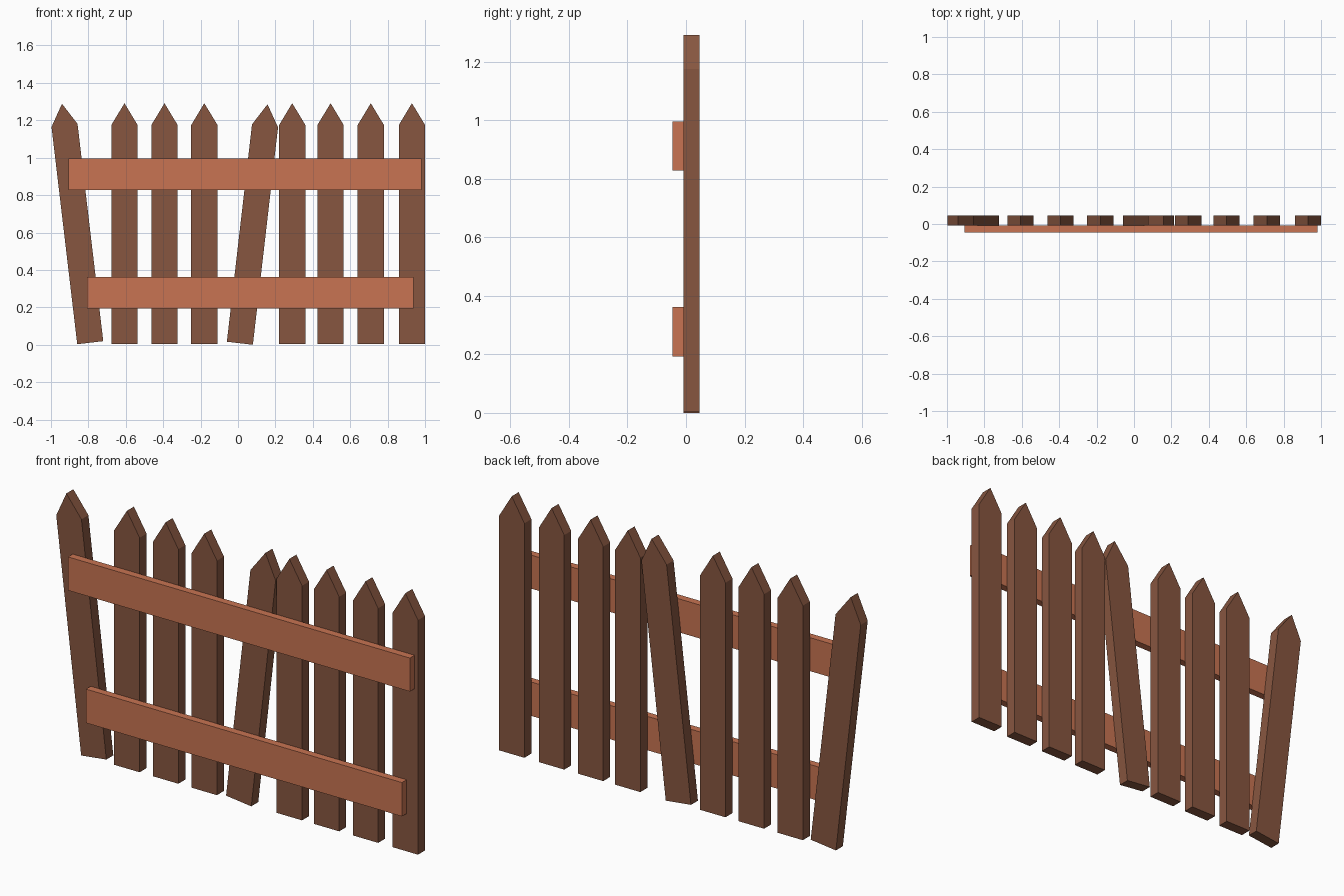
import bpy, bmesh, math

if "Cube" in bpy.data.objects:
    bpy.data.objects.remove(bpy.data.objects["Cube"])


def material(name, color):
    m = bpy.data.materials.new(name)
    m.diffuse_color = (*color, 1)
    m.use_nodes = True
    m.node_tree.nodes["Principled BSDF"].inputs["Base Color"].default_value = m.diffuse_color
    return m


dark_wood = material("dark brown wood", (0.242, 0.093, 0.051))
light_wood = material("light orange wood", (0.578, 0.175, 0.084))

FRONT, MID, BACK = -0.046, -0.009, 0.046


def board(name, profile, y0, y1, mat):
    """Extrude an x/z outline from y0 to y1."""
    bm = bmesh.new()
    face = bm.faces.new([bm.verts.new((x, y0, z)) for x, z in profile])
    ext = bmesh.ops.extrude_face_region(bm, geom=[face])
    verts = [g for g in ext["geom"] if isinstance(g, bmesh.types.BMVert)]
    bmesh.ops.translate(bm, verts=verts, vec=(0, y1 - y0, 0))
    bmesh.ops.recalc_face_normals(bm, faces=bm.faces)
    me = bpy.data.meshes.new(name)
    bm.to_mesh(me)
    bm.free()
    me.materials.append(mat)
    ob = bpy.data.objects.new(name, me)
    bpy.context.collection.objects.link(ob)
    return ob


# Pointed pickets: foot x, foot z, lean in degrees (positive leans right)
W, SHOULDER, TIP = 0.07, 1.17, 1.286
outline = [(-W, 0), (W, 0), (W, SHOULDER), (0, TIP), (-W, SHOULDER)]
pickets = [(-0.79, 0.011, -6.75), (-0.607, 0.005, 0), (-0.393, 0.005, 0),
           (-0.18, 0.005, 0), (0.01, 0.008, 6.6), (0.29, 0.005, 0),
           (0.495, 0.005, 0), (0.71, 0.005, 0), (0.93, 0.005, 0)]
for i, (x, z, lean) in enumerate(pickets, 1):
    ob = board(f"picket_{i}", outline, MID, BACK, dark_wood)
    ob.location = (x, 0, z)
    ob.rotation_euler.y = math.radians(lean)

# Horizontal rails across the front
for name, x0, x1, z0, z1 in [("upper_rail", -0.906, 0.981, 0.828, 0.995),
                             ("lower_rail", -0.807, 0.937, 0.193, 0.362)]:
    board(name, [(x0, z0), (x1, z0), (x1, z1), (x0, z1)], FRONT, MID, light_wood)
